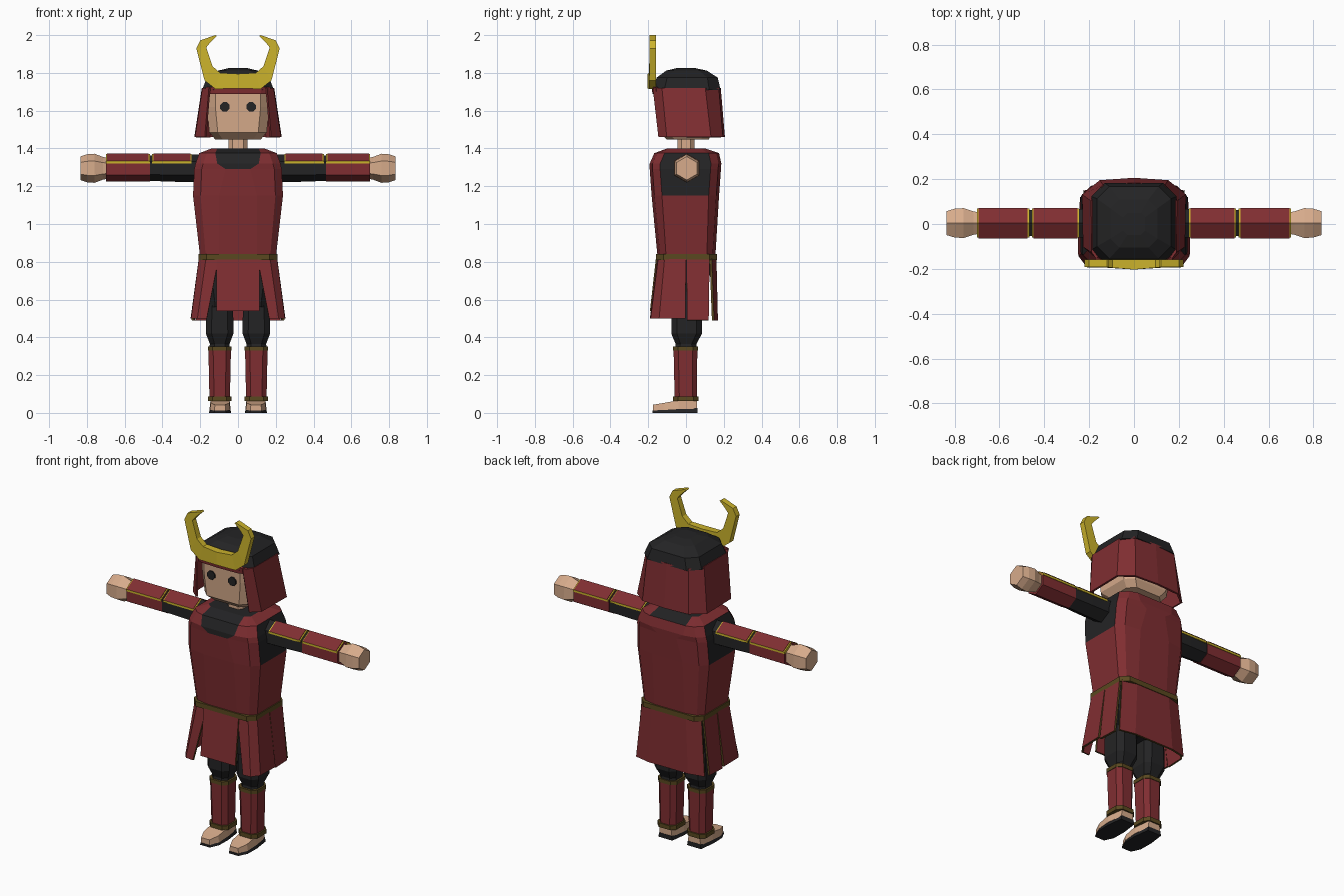
import bpy, bmesh, math

if "Cube" in bpy.data.objects:
    bpy.data.objects.remove(bpy.data.objects["Cube"])


def material(name, col):
    m = bpy.data.materials.new(name)
    m.diffuse_color = (*col, 1)
    m.use_nodes = True
    m.node_tree.nodes["Principled BSDF"].inputs["Base Color"].default_value = m.diffuse_color
    return m


RED = material("lacquer red", (.215, .027, .031))
BLACK = material("dark cloth", (.017, .017, .018))
SKIN = material("skin", (.68, .41, .26))
GOLD = material("gold", (.60, .45, .025))
OLIVE = material("olive trim", (.10, .065, .014))


def finish(name, bm, mats, mirror=False, rule=None):
    bmesh.ops.recalc_face_normals(bm, faces=bm.faces)
    bm.normal_update()
    if rule:
        for f in bm.faces:
            f.material_index = rule(f.calc_center_median(), f.normal)
    me = bpy.data.meshes.new(name)
    bm.to_mesh(me)
    bm.free()
    for m in mats:
        me.materials.append(m)
    ob = bpy.data.objects.new(name, me)
    bpy.context.collection.objects.link(ob)
    if mirror:
        ob.modifiers.new("mirror", 'MIRROR').use_mirror_merge = False
    return ob


def loft(name, rings, mats, mirror=False, rule=None):
    """Skin closed rings and cap both ends."""
    bm = bmesh.new()
    vs = [[bm.verts.new(p) for p in r] for r in rings]
    n = len(vs[0])
    for a, b in zip(vs, vs[1:]):
        for i in range(n):
            j = (i + 1) % n
            bm.faces.new((a[i], a[j], b[j], b[i]))
    bm.faces.new(vs[0])
    bm.faces.new(vs[-1])
    return finish(name, bm, mats, mirror, rule)


def oct_ring(z, w, yf, yb, c, cx=0):
    """Rectangle with cut corners in plan."""
    return [(cx + x, y, z) for x, y in (
        (-w + c, yf), (w - c, yf), (w, yf + c), (w, yb - c),
        (w - c, yb), (-w + c, yb), (-w, yb - c), (-w, yf + c))]


def octs(name, rows, mat, cx=0, mirror=False):
    return loft(name, [oct_ring(*r, cx=cx) for r in rows], [mat], mirror)


def panel(name, top, z1, bottom, z0, mats, mirror=False, thick=.012):
    """Flared sheet between two plan polylines, with a trimmed rim."""
    bm = bmesh.new()
    a = [bm.verts.new((x, y, z1)) for x, y in top]
    b = [bm.verts.new((x, y, z0)) for x, y in bottom]
    for i in range(len(a) - 1):
        bm.faces.new((a[i], b[i], b[i + 1], a[i + 1]))
    ob = finish(name, bm, mats, mirror)
    s = ob.modifiers.new("thickness", 'SOLIDIFY')
    s.thickness, s.offset = thick, 0
    s.material_offset_rim = len(mats) - 1
    return ob


# Torso: red cuirass with dark armholes and dark collar
def torso_ring(z, w, yf, yb, c, n):
    b = .015
    return [(x, y, z) for x, y in (
        (-w + c, yf + b), (-n, yf), (n, yf), (w - c, yf + b),
        (w, yf + b + c), (w, yb - b - c), (w - c, yb - b), (n, yb),
        (-n, yb), (-w + c, yb - b), (-w, yb - b - c), (-w, yf + b + c))]


def torso_rule(c, n):
    if abs(n.x) > .8 and c.z > 1.15:
        return 1
    if abs(c.x) < .02 and (c.z > 1.385 or (c.y < 0 and c.z > 1.29)):
        return 1
    return 0


loft("torso", [torso_ring(*r) for r in (
    (.82, .20, -.150, .155, .03, .10), (1.15, .238, -.182, .175, .04, .10),
    (1.29, .232, -.192, .185, .04, .065), (1.32, .225, -.192, .187, .04, .11),
    (1.375, .205, -.168, .175, .04, .12), (1.40, .14, -.10, .10, .01, .11))],
    [RED, BLACK], rule=torso_rule)
octs("belt", [(.81, .208, -.16, .165, .04), (.84, .208, -.16, .165, .04)], OLIVE)

# Hips and skirt panels
octs("hips", [(.56, .16, -.09, .10, .04), (.82, .19, -.13, .14, .04)], BLACK)
ST = [RED, OLIVE]
panel("front_skirt_panel", [(-.115, -.152), (.115, -.152)], .83,
      [(-.115, -.185), (.115, -.185)], .54, ST)
panel("corner_skirt_panel", [(.10, -.145), (.165, -.14), (.2, -.11), (.2, .0)], .83,
      [(.165, -.185), (.212, -.182), (.243, -.14), (.245, -.003)], .5, ST, True)
panel("side_skirt_panel", [(.2, .003), (.2, .125)], .83,
      [(.24, .005), (.235, .12)], .49, ST, True)
panel("back_skirt_panel", [(-.195, .13), (-.11, .155), (.11, .155), (.195, .13)], .83,
      [(-.225, .143), (-.13, .163), (.13, .163), (.225, .143)], .49, ST)

# Legs and feet
octs("trouser_leg", [(.64, .07, -.075, .085, .03), (.42, .073, -.078, .085, .03),
                     (.365, .052, -.055, .055, .025), (.33, .055, -.06, .058, .025)],
     BLACK, .097, True)
octs("shin_guard", [(.07, .054, -.06, .058, .025), (.35, .06, -.066, .06, .025)],
     RED, .097, True)
octs("knee_band", [(.33, .063, -.069, .063, .026), (.352, .063, -.069, .063, .026)],
     OLIVE, .097, True)
octs("ankle_band", [(.062, .063, -.068, .066, .026), (.087, .063, -.068, .066, .026)],
     OLIVE, .097, True)


def foot(name, rows, mat):
    loft(name, [[(.095 - w, y, a), (.095 + w, y, a), (.095 + w * .9, y, b),
                 (.095 - w * .9, y, b)] for y, w, a, b in rows], [mat], True)


foot("foot", ((.058, .042, .02, .064), (-.04, .056, .02, .067),
              (-.12, .054, .015, .052), (-.174, .03, .01, .043)), SKIN)
foot("sole", ((.06, .046, 0, .026), (-.04, .059, 0, .022),
              (-.125, .057, 0, .016), (-.178, .032, 0, .012)), BLACK)


# Arms: six-sided sleeves, bracers and hands along x
def hexes(name, rows, mat):
    loft(name, [[(x, .004 + r * math.sin(i * math.pi / 3),
                  1.295 + r * math.cos(i * math.pi / 3)) for i in range(6)]
                for x, r in rows], [mat], True)


def roof(name, x0, x1, r, drop, mat):
    w = r * .866
    sec = ((-w, r / 2), (0, r), (w, r / 2), (w, r / 2 - drop), (-w, r / 2 - drop))
    loft(name, [[(x, .004 + y, 1.295 + z) for y, z in sec] for x in (x0, x1)], [mat], True)


hexes("sleeve", ((.2, .074), (.35, .071), (.48, .066)), BLACK)
hexes("bracer", ((.465, .07), (.7, .071)), RED)
hexes("hand", ((.69, .055), (.715, .06), (.76, .077), (.80, .074), (.835, .062)), SKIN)
for part, x0, x1 in (("upper_arm", .245, .455), ("forearm", .467, .70)):
    roof(part + "_plate_trim", x0, x1, .075, .012, GOLD)
    roof(part + "_plate", x0 + .007, x1 - .007, .0785, 0, RED)

# Neck, head and eyes
octs("neck", [(1.37, .05, -.045, .045, .02), (1.47, .05, -.045, .045, .02)], SKIN)
octs("head", [(1.447, .12, -.10, .12, .04), (1.485, .152, -.144, .14, .045),
              (1.62, .165, -.15, .15, .045), (1.73, .165, -.155, .155, .045)], SKIN)
loft("eye", [[(.07 + .027 * math.cos(a), y, 1.62 + .027 * math.sin(a))
              for a in (math.pi / 8 + i * math.pi / 4 for i in range(8))]
             for y in (-.157, -.149)], [BLACK], True)

# Helmet: dark bowl, red neck guard, red brow
octs("helmet_bowl", [(1.71, .19, -.175, .183, .06), (1.775, .165, -.155, .168, .055),
                     (1.812, .105, -.105, .11, .04), (1.825, .05, -.05, .05, .02)], BLACK)


def both(half):
    return half + [(-x, y) for x, y in half[-2::-1]]


panel("neck_guard",
      both([(.15, -.172), (.183, -.125), (.186, .10), (.135, .168), (0, .178)]), 1.72,
      both([(.172, -.142), (.222, -.10), (.226, .13), (.15, .19), (0, .2)]), 1.46, [RED])
panel("brow", both([(.17, -.155), (.12, -.172), (0, -.175)]), 1.725,
      both([(.165, -.15), (.12, -.168), (0, -.172)]), 1.69, [RED])

# Gold horned crest
half = [(.12, 1.715, .095, 1.80, -.195), (.177, 1.76, .135, 1.835, -.195),
        (.221, 1.93, .168, 1.935, -.192), (.2, 1.972, .148, 1.96, -.192),
        (.12, 2.0, .112, 1.995, -.192)]
rows = [(-a, b, -c, d, y) for a, b, c, d, y in half[::-1]]
rows += [(0, 1.718, 0, 1.795, -.203)] + half
loft("crest", [[(ox, y, oz), (ix, y, iz), (ix, -.158, iz), (ox, -.158, oz)]
               for ox, oz, ix, iz, y in rows], [GOLD])
